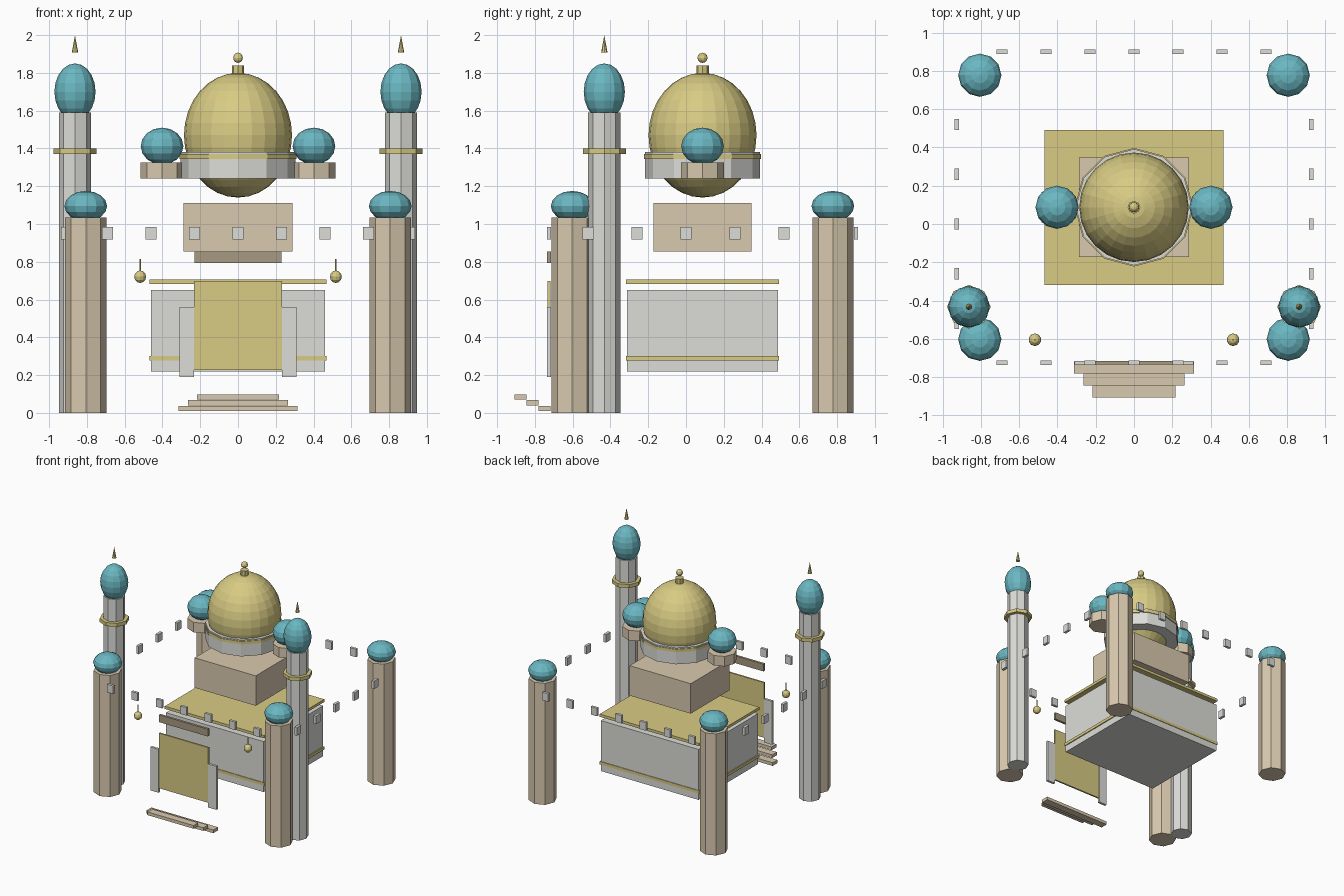
import bpy, bmesh
from mathutils import Matrix, Vector

if "Cube" in bpy.data.objects:
    bpy.data.objects.remove(bpy.data.objects["Cube"], do_unlink=True)

CY = 0.0875  # building centre line in y


def material(name, r, g, b):
    m = bpy.data.materials.new(name)
    m.use_nodes = True
    m.diffuse_color = (r, g, b, 1)
    m.node_tree.nodes["Principled BSDF"].inputs["Base Color"].default_value = (r, g, b, 1)
    return m


GOLD = material("pale_gold", 0.69, 0.60, 0.23)
SAND = material("sandstone", 0.70, 0.59, 0.43)
DARK = material("dark_sandstone", 0.39, 0.32, 0.22)
STONE = material("pale_stone", 0.72, 0.72, 0.69)
TEAL = material("teal_tile", 0.145, 0.475, 0.54)


def finish(bm, name, mat):
    mesh = bpy.data.meshes.new(name)
    bm.to_mesh(mesh)
    bm.free()
    mesh.materials.append(mat)
    ob = bpy.data.objects.new(name, mesh)
    bpy.context.collection.objects.link(ob)
    return ob


def box(name, mat, x, y, z):
    """Box from (min, max) pairs."""
    bm = bmesh.new()
    lo, hi = Vector((x[0], y[0], z[0])), Vector((x[1], y[1], z[1]))
    m = Matrix.Translation((lo + hi) / 2) @ Matrix.Diagonal((hi - lo).to_4d())
    bmesh.ops.create_cube(bm, size=1, matrix=m)
    return finish(bm, name, mat)


def prism(name, mat, x, y, z0, z1, r, sides=8, top=None):
    bm = bmesh.new()
    bmesh.ops.create_cone(bm, cap_ends=True, segments=sides, radius1=r,
                          radius2=r if top is None else top, depth=z1 - z0,
                          matrix=Matrix.Translation((x, y, (z0 + z1) / 2)))
    return finish(bm, name, mat)


def dome(name, mat, x, y, z, r, half, seg=12, rings=8):
    bm = bmesh.new()
    m = Matrix.Translation((x, y, z)) @ Matrix.Diagonal((r, r, half, 1))
    bmesh.ops.create_uvsphere(bm, u_segments=seg, v_segments=rings, radius=1, matrix=m)
    return finish(bm, name, mat)


# Main hall with gold band, roof and upper block
box("main_hall", STONE, (-0.46, 0.46), (CY - 0.4, CY + 0.4), (0.22, 0.65))
box("hall_band", GOLD, (-0.468, 0.468), (CY - 0.405, CY + 0.405), (0.277, 0.302))
box("hall_roof", GOLD, (-0.468, 0.468), (CY - 0.405, CY + 0.405), (0.682, 0.705))
box("upper_block", SAND, (-0.288, 0.288), (CY - 0.26, CY + 0.26), (0.855, 1.11))

# Drum, main dome and finial
prism("drum", STONE, 0, CY, 1.24, 1.38, 0.304, 12)
prism("drum_band", GOLD, 0, CY, 1.345, 1.37, 0.31, 12)
dome("main_dome", GOLD, 0, CY, 1.47, 0.286, 0.33, 24, 16)
prism("finial_neck", GOLD, 0, CY, 1.78, 1.84, 0.033)
dome("finial_ball", GOLD, 0, CY, 1.88, 0.027, 0.027, 10, 6)

# Entrance portal
Y_PORTAL = (-0.735, -0.715)
box("portal_panel", GOLD, (-0.232, 0.232), (-0.732, -0.718), (0.228, 0.697))
box("portal_lintel", DARK, (-0.23, 0.23), Y_PORTAL, (0.793, 0.855))

# Entrance steps
for i in range(3):
    half = 0.314 - 0.049 * i
    back = -0.718 - 0.063 * i
    z = 0.01 + 0.03 * i
    box(f"step_{i + 1}", SAND, (-half, half), (back - 0.063, back), (z, z + 0.027))

# Mirrored parts
for side, s in (("left", 1), ("right", -1)):
    box(f"{side}_portal_jamb", STONE, sorted((s * 0.234, s * 0.31)), Y_PORTAL, (0.19, 0.56))

    # Small turrets beside the drum
    prism(f"{side}_turret", SAND, s * 0.402, CY, 1.24, 1.325, 0.113)
    dome(f"{side}_turret_dome", TEAL, s * 0.402, CY, 1.412, 0.113, 0.098)

    # Corner towers
    for end, e in (("front", -1), ("back", 1)):
        y = CY + e * 0.69
        prism(f"{end}_{side}_tower", SAND, s * 0.806, y, 0, 1.035, 0.109)
        dome(f"{end}_{side}_tower_dome", TEAL, s * 0.806, y, 1.095, 0.113, 0.08)

    # Minarets
    x, y = s * 0.863, CY - 0.52
    prism(f"{side}_minaret", STONE, x, y, 0, 1.59, 0.085)
    prism(f"{side}_minaret_balcony", GOLD, x, y, 1.37, 1.4, 0.114)
    dome(f"{side}_minaret_dome", TEAL, x, y, 1.7, 0.109, 0.15, 12, 10)
    prism(f"{side}_minaret_spike", GOLD, x, y, 1.907, 2.0, 0.017, 8, 0)

    # Hanging lanterns
    dome(f"{side}_lantern", GOLD, s * 0.518, -0.605, 0.721, 0.033, 0.033, 10, 6)
    prism(f"{side}_lantern_chain", GOLD, s * 0.518, -0.605, 0.75, 0.815, 0.004, 6)

    # Side wall merlons
    for i in range(5):
        y = 0.26 * (i - 2)
        box(f"{side}_merlon_{i + 1}", STONE, sorted((s * 0.915, s * 0.938)),
            (y - 0.029, y + 0.029), (0.917, 0.985))

# Front and back wall merlons
for end, y in (("front", -0.725), ("back", 0.9)):
    for i in range(7):
        x = 0.23 * (i - 3)
        box(f"{end}_merlon_{i + 1}", STONE, (x - 0.029, x + 0.029),
            (y - 0.011, y + 0.011), (0.917, 0.985))
